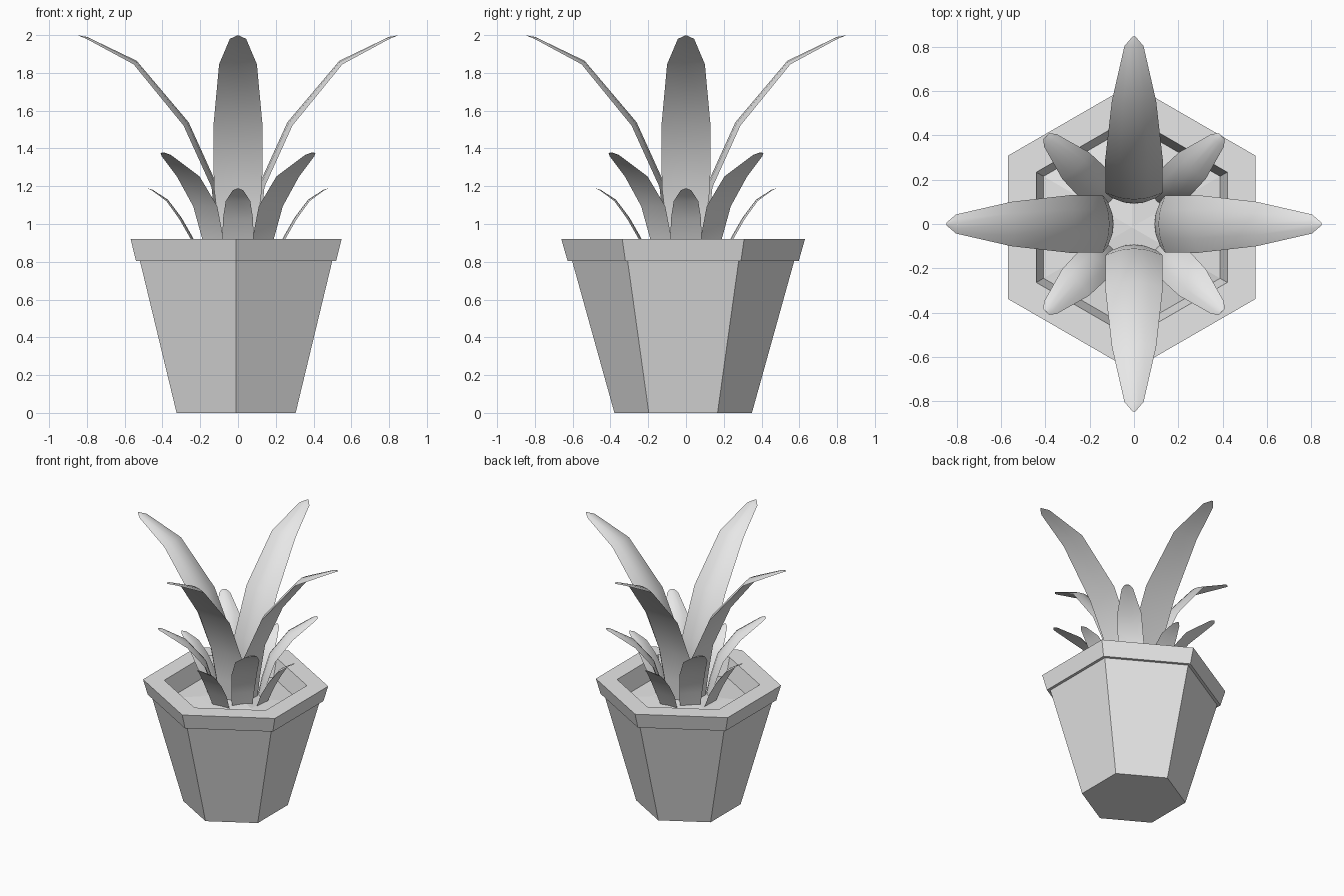
import bpy, bmesh, math, random
from mathutils import Vector, Matrix

random.seed(4)
cube = bpy.data.objects.get("Cube")
if cube:
    bpy.data.objects.remove(cube, do_unlink=True)

# One plain colour for everything
grey = bpy.data.materials.new("light_grey")
grey.use_nodes = True
colour = (0.8, 0.8, 0.8, 1)
grey.diffuse_color = colour
grey.node_tree.nodes["Principled BSDF"].inputs["Base Color"].default_value = colour

POT_CENTRE = Vector((-0.01, -0.015, 0))


def finish(name, bm, smooth=False):
    bmesh.ops.recalc_face_normals(bm, faces=bm.faces)
    mesh = bpy.data.meshes.new(name)
    bm.to_mesh(mesh)
    bm.free()
    mesh.materials.append(grey)
    obj = bpy.data.objects.new(name, mesh)
    bpy.context.collection.objects.link(obj)
    if smooth:
        bpy.ops.object.select_all(action='DESELECT')
        obj.select_set(True)
        bpy.context.view_layer.objects.active = obj
        bpy.ops.object.shade_smooth_by_angle(angle=math.radians(65))
    return obj


def bridge(bm, a, b):
    n = len(a)
    for i in range(n):
        bm.faces.new((a[i], a[(i + 1) % n], b[(i + 1) % n], b[i]))


def hex_ring(bm, radius, z, jitter=0):
    ring = []
    for i in range(6):
        a = math.radians(90 + 60 * i)
        p = Vector((radius * math.cos(a), radius * math.sin(a),
                    z + random.uniform(-jitter, jitter)))
        ring.append(bm.verts.new(p + POT_CENTRE))
    return ring


# Six-sided pot: outside wall, rim, then down the inside wall
bm = bmesh.new()
profile = [(0.364, 0), (0.588, 0.805), (0.612, 0.805), (0.645, 0.92),
           (0.497, 0.92), (0.455, 0.77)]
rings = [hex_ring(bm, r, z) for r, z in profile]
for a, b in zip(rings, rings[1:]):
    bridge(bm, a, b)
bm.faces.new(rings[0])
bm.faces.new(rings[-1])
finish("pot", bm)

# Uneven mound of soil
bm = bmesh.new()
outer = hex_ring(bm, 0.463, 0.785)
inner = hex_ring(bm, 0.25, 0.82, jitter=0.02)
bridge(bm, outer, inner)
peak = bm.verts.new(POT_CENTRE + Vector((0, 0, 0.84)))
for i in range(6):
    bm.faces.new((inner[i], inner[(i + 1) % 6], peak))
finish("soil", bm)


def leaf(name, rows, thickness, angle):
    """Arched leaf; rows hold reach, height and half width from base to tip."""
    bm = bmesh.new()
    widest = max(row[2] for row in rows)
    sections = []
    for i, (reach, z, half) in enumerate(rows):
        before, after = rows[max(i - 1, 0)], rows[min(i + 1, len(rows) - 1)]
        along = Vector((after[0] - before[0], 0, after[1] - before[1])).normalized()
        up = Vector((-along.z, 0, along.x))
        t = thickness * half / widest
        # Domed upper side and a shallower underside
        shape = [(-1, -0.5), (-0.5, 0.25), (0, 0.5), (0.5, 0.25), (1, -0.5), (0, -0.4)]
        sections.append([bm.verts.new(Vector((reach, 0, z)) + up * (v * t)
                                      + Vector((0, u * half, 0))) for u, v in shape])
    for a, b in zip(sections, sections[1:]):
        bridge(bm, a, b)
    bm.faces.new(sections[0])
    bm.faces.new(sections[-1])
    bmesh.ops.transform(bm, matrix=Matrix.Rotation(angle, 4, 'Z'), verts=bm.verts)
    finish(name, bm, smooth=True)


tall = [(0.10, 0.79, 0.075), (0.105, 0.97, 0.10), (0.125, 1.2, 0.128),
        (0.275, 1.53, 0.13), (0.545, 1.855, 0.10), (0.80, 1.985, 0.043),
        (0.845, 1.998, 0.006)]
middle = [(0.15, 0.79, 0.07), (0.18, 0.93, 0.08), (0.235, 1.1, 0.09),
          (0.365, 1.26, 0.085), (0.53, 1.365, 0.04), (0.56, 1.377, 0.018)]
short = [(0.19, 0.79, 0.07), (0.245, 0.925, 0.082), (0.305, 1.03, 0.08),
         (0.375, 1.125, 0.065), (0.455, 1.18, 0.028), (0.477, 1.188, 0.006)]

# Tall and short leaves point along the axes, middle ones along the diagonals
for side, label in enumerate(("left", "back", "right", "front")):
    turn = side * math.pi / 2
    leaf(label + "_tall_leaf", tall, 0.032, turn)
    leaf(label + "_short_leaf", short, 0.014, turn)
    leaf(label + "_diagonal_leaf", middle, 0.024, turn + math.pi / 4)
